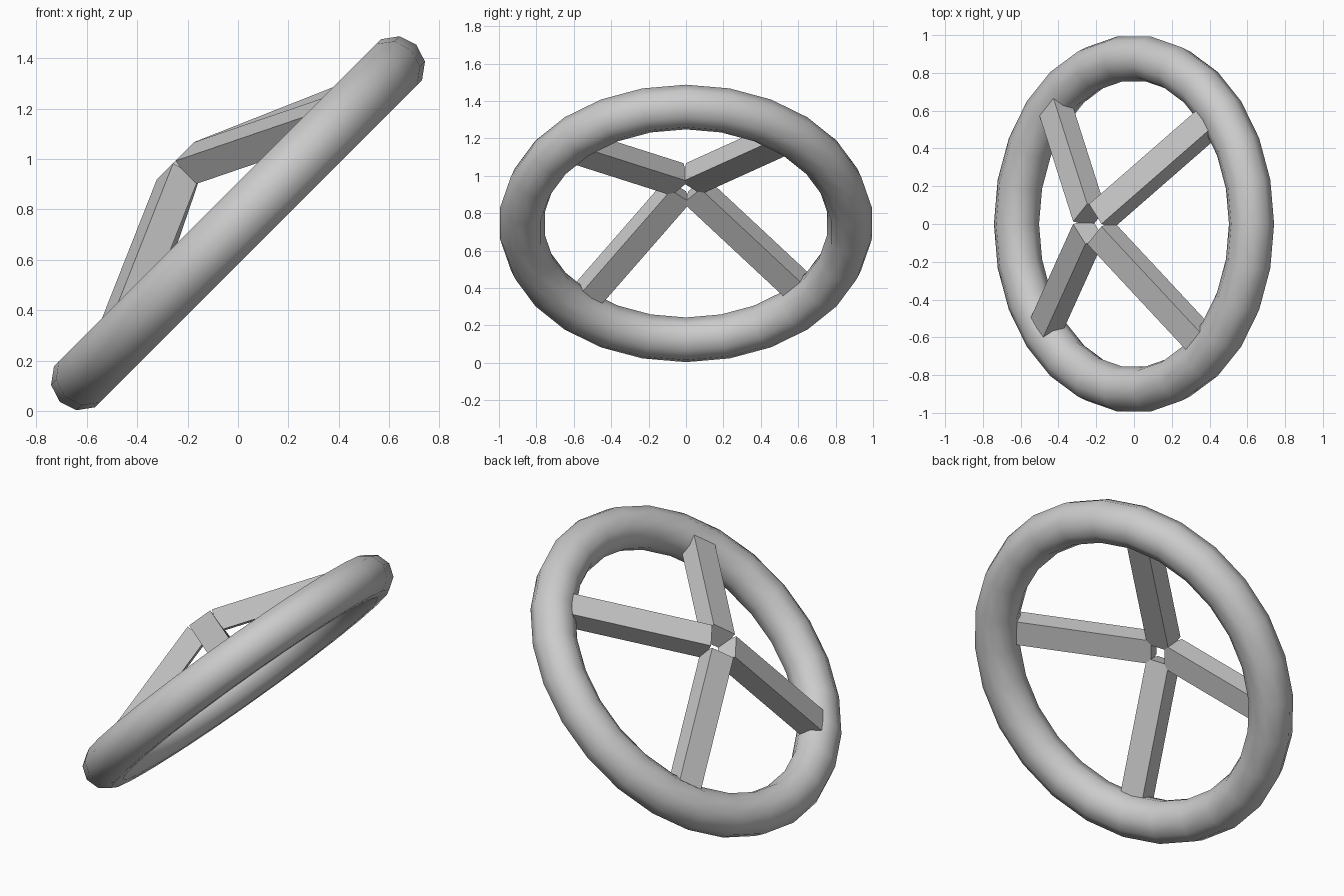
import bpy, bmesh
from math import radians, cos, sin, pi
from mathutils import Matrix, Vector

if "Cube" in bpy.data.objects:
    bpy.data.objects.remove(bpy.data.objects["Cube"])

grey = bpy.data.materials.new("plain_grey")
grey.use_nodes = True
colour = (0.6, 0.6, 0.6, 1)
grey.diffuse_color = colour
grey.node_tree.nodes["Principled BSDF"].inputs["Base Color"].default_value = colour

# The whole wheel leans 45 degrees
tilt = Matrix.Translation((0, 0, 0.745)) @ Matrix.Rotation(radians(-45), 4, 'Y')


def add_object(name, bm):
    bmesh.ops.recalc_face_normals(bm, faces=bm.faces)
    mesh = bpy.data.meshes.new(name)
    bm.to_mesh(mesh)
    bm.free()
    mesh.materials.append(grey)
    obj = bpy.data.objects.new(name, mesh)
    bpy.context.collection.objects.link(obj)
    return obj


# Rim: a coarse smooth ring
bpy.ops.mesh.primitive_torus_add(major_radius=0.88, minor_radius=0.121,
                                 major_segments=26, minor_segments=10)
rim = bpy.context.object
rim.name = "rim"
rim.data.transform(tilt)
rim.data.materials.append(grey)
bpy.ops.object.shade_smooth()

# Spokes: four square bars sloping from the raised hub down into the rim
length, width, thick = 0.84, 0.14, 0.12
pitch = Matrix.Rotation(radians(18), 4, 'Y')
for i, name in enumerate(("upper_back", "lower_back", "lower_front", "upper_front")):
    bm = bmesh.new()
    bmesh.ops.create_cube(bm, size=1)
    bm.transform(Matrix.Diagonal((length, width, thick, 1)))
    bm.transform(Matrix.Translation((length / 2, 0, -thick / 2)))
    turn = Matrix.Rotation(radians(41.5) + i * pi / 2, 4, 'Z')
    bm.transform(tilt @ turn @ Matrix.Translation((0.08, 0, 0.35)) @ pitch)
    add_object(name + "_spoke", bm)
